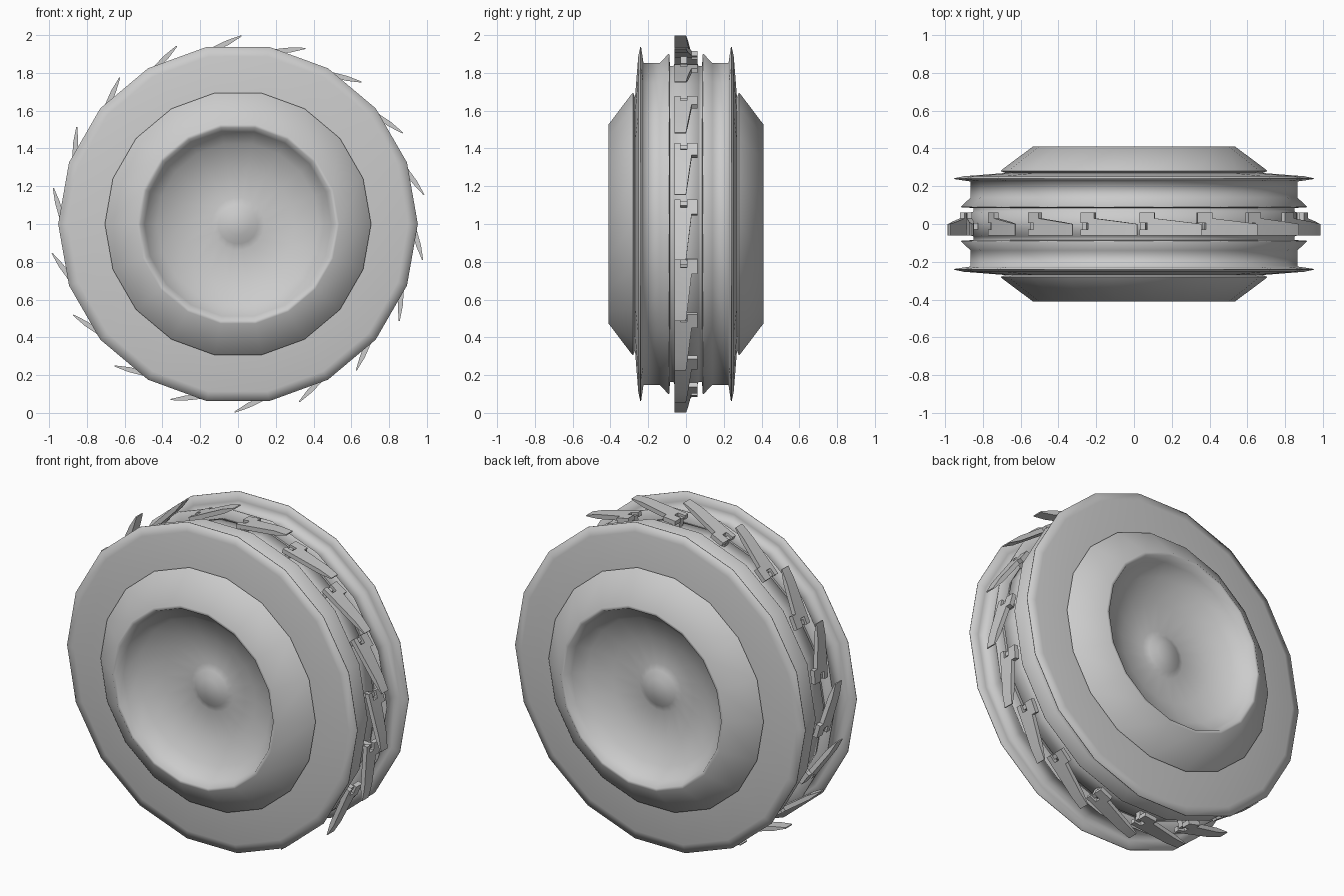
import bpy, bmesh, math
from mathutils import Matrix, Vector

if "Cube" in bpy.data.objects:
    bpy.data.objects.remove(bpy.data.objects["Cube"])

SIDES = 18
CENTER = Vector((0, 0, 1.0))


def add_object(name, bm, angle):
    bmesh.ops.recalc_face_normals(bm, faces=bm.faces)
    mesh = bpy.data.meshes.new(name)
    bm.to_mesh(mesh)
    bm.free()
    ob = bpy.data.objects.new(name, mesh)
    bpy.context.collection.objects.link(ob)
    bpy.ops.object.select_all(action='DESELECT')
    ob.select_set(True)
    bpy.context.view_layer.objects.active = ob
    bpy.ops.object.shade_smooth_by_angle(angle=math.radians(angle))
    return ob


def lathe(name, profile, side=1, angle=100):
    """Turn (radius, y) points around the wheel axis."""
    bm = bmesh.new()
    rings = []
    for r, y in profile:
        if r == 0:
            v = bm.verts.new(CENTER + Vector((0, y * side, 0)))
            rings.append([v] * SIDES)
            continue
        rings.append([bm.verts.new(CENTER + Vector((
            r * math.cos(math.tau * i / SIDES), y * side,
            r * math.sin(math.tau * i / SIDES)))) for i in range(SIDES)])
    for a, b in zip(rings, rings[1:]):
        for i in range(SIDES):
            j = (i + 1) % SIDES
            bm.faces.new(list(dict.fromkeys((a[i], a[j], b[j], b[i]))))
    return add_object(name, bm, angle)


# Dished wheel half: hub bump, bowl, rim, cone, flange, barrel, flared lip
half = [(0, .275), (.06, .27), (.105, .25), (.14, .238), (.3, .26),
        (.43, .31), (.495, .365), (.518, .41), (.535, .41),
        (.70, .287), (.705, .28), (.68, .27), (.90, .253),
        (.952, .242), (.952, .238), (.90, .23), (.865, .225),
        (.865, .14), (.915, .092), (.912, .088), (.85, .085)]
lathe("wheel_half_front", half, -1)
lathe("wheel_half_back", half, 1)

# Centre drum carrying the blades
lathe("centre_drum", [(.85, -.085), (.85, -.066), (.86, -.062),
                      (.86, .062), (.85, .066), (.85, .085)])

# Blade outline (u from tip to root, y)
outline = [(0, -.06), (.08, -.06), (.33, -.06), (.33, -.03), (.285, -.03),
           (.285, .005), (.33, .005), (.33, .06), (.25, .06), (.25, .03),
           (.08, .01), (0, 0)]
TILT = math.radians(26)


def blade_matrix(k):
    turn = Matrix.Rotation(math.tau * k / SIDES, 4, 'Y')
    return (Matrix.Translation(CENTER) @ turn
            @ Matrix.Translation((.018, 0, .996)) @ Matrix.Rotation(-TILT, 4, 'Y'))


def build_blade(bm, mat):
    n = len(outline)
    layers = []
    for s in (1, -1):
        layers.append([bm.verts.new(mat @ Vector(
            (-u, y, s * (.003 if u == 0 else .013)))) for u, y in outline])
    for vs in layers:
        bm.faces.new([vs[i] for i in (0, 1, 10, 11)])
        bm.faces.new(vs[1:11])
    for i in range(n):
        j = (i + 1) % n
        bm.faces.new((layers[0][i], layers[0][j], layers[1][j], layers[1][i]))


bm = bmesh.new()
for k in range(SIDES):
    build_blade(bm, blade_matrix(k))
add_object("tread_blades", bm, 40)

# Hinge blocks that hold each blade root on the drum
bm = bmesh.new()
for k in range(SIDES):
    bmesh.ops.create_cube(bm, size=1, matrix=blade_matrix(k)
                          @ Matrix.Translation((-.312, -.0125, -.025))
                          @ Matrix.Diagonal((.025, .035, .05, 1)))
add_object("blade_hinges", bm, 30)
